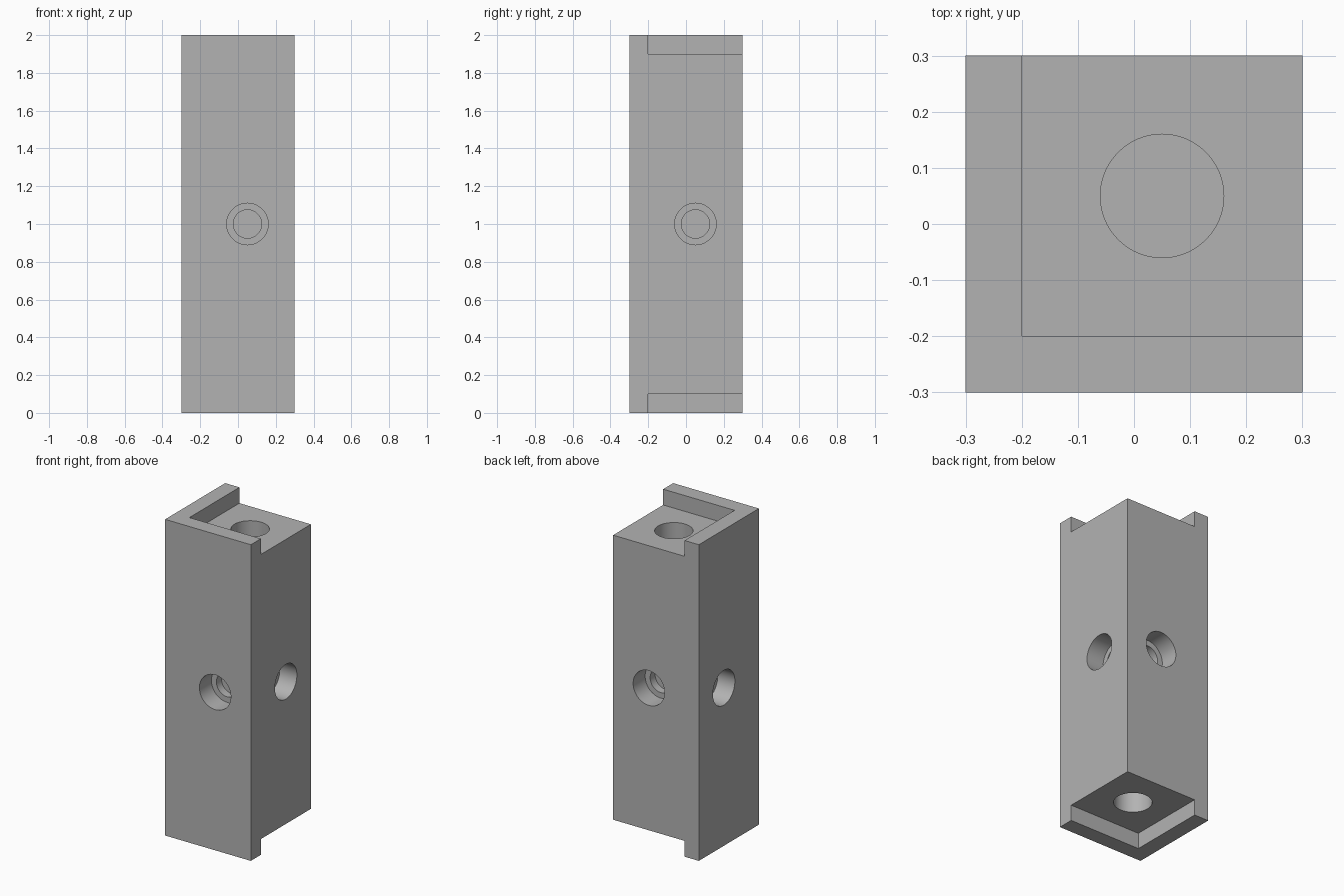
import bpy
import math
from mathutils import Vector

cube = bpy.data.objects.get("Cube")
if cube:
    bpy.data.objects.remove(cube, do_unlink=True)

grey = bpy.data.materials.new("plain grey")
grey.use_nodes = True
colour = (0.45, 0.45, 0.45, 1)
grey.diffuse_color = colour
grey.node_tree.nodes["Principled BSDF"].inputs["Base Color"].default_value = colour

HALF = 0.3      # half the width of the post
HEIGHT = 2.0
LIP = 0.1       # width and height of the raised lips
OFF = 0.05      # every bore is centred on the recessed floor
OVER = 0.05     # overshoot of the cutters


def box(name, low, high):
    low, high = Vector(low), Vector(high)
    bpy.ops.mesh.primitive_cube_add(size=1, location=(low + high) / 2)
    ob = bpy.context.object
    ob.name = name
    ob.scale = high - low
    bpy.ops.object.transform_apply(location=True, scale=True, rotation=True)
    return ob


def bore(name, mouth, inward, radius, depth):
    inward = Vector(inward)
    centre = Vector(mouth) + inward * (depth - OVER) / 2
    bpy.ops.mesh.primitive_cylinder_add(
        vertices=64, radius=radius, depth=depth + OVER, location=centre,
        rotation=inward.to_track_quat("Z", "Y").to_euler())
    bpy.context.object.name = name
    return bpy.context.object


def cut(target, cutter):
    mod = target.modifiers.new("cut", "BOOLEAN")
    mod.operation = "DIFFERENCE"
    mod.solver = "EXACT"
    mod.object = cutter
    bpy.context.view_layer.objects.active = target
    bpy.ops.object.modifier_apply(modifier=mod.name)
    bpy.data.objects.remove(cutter, do_unlink=True)


# Square post
post = box("post", (-HALF, -HALF, 0), (HALF, HALF, HEIGHT))
post.data.materials.append(grey)

# Corner recesses at both ends, leaving an L-shaped lip, each with a blind bore
for z, floor, down in ((HEIGHT + OVER, HEIGHT - LIP, -1), (-OVER, LIP, 1)):
    edge = LIP - HALF
    cut(post, box("recess", (edge, edge, min(z, floor)),
                  (HALF + OVER, HALF + OVER, max(z, floor))))
    cut(post, bore("end_bore", (OFF, OFF, floor), (0, 0, down), 0.11, 0.25))

# Stepped bores on the four sides
for side in (-1, 1):
    for mouth, inward in (((side * HALF, OFF, HEIGHT / 2), (-side, 0, 0)),
                          ((OFF, side * HALF, HEIGHT / 2), (0, -side, 0))):
        cut(post, bore("wide_bore", mouth, inward, 0.11, 0.12))
        cut(post, bore("narrow_bore", mouth, inward, 0.075, 0.17))

# Smooth bore walls, crisp edges
bpy.ops.object.select_all(action="DESELECT")
post.select_set(True)
bpy.context.view_layer.objects.active = post
bpy.ops.object.shade_smooth_by_angle(angle=math.radians(30))
